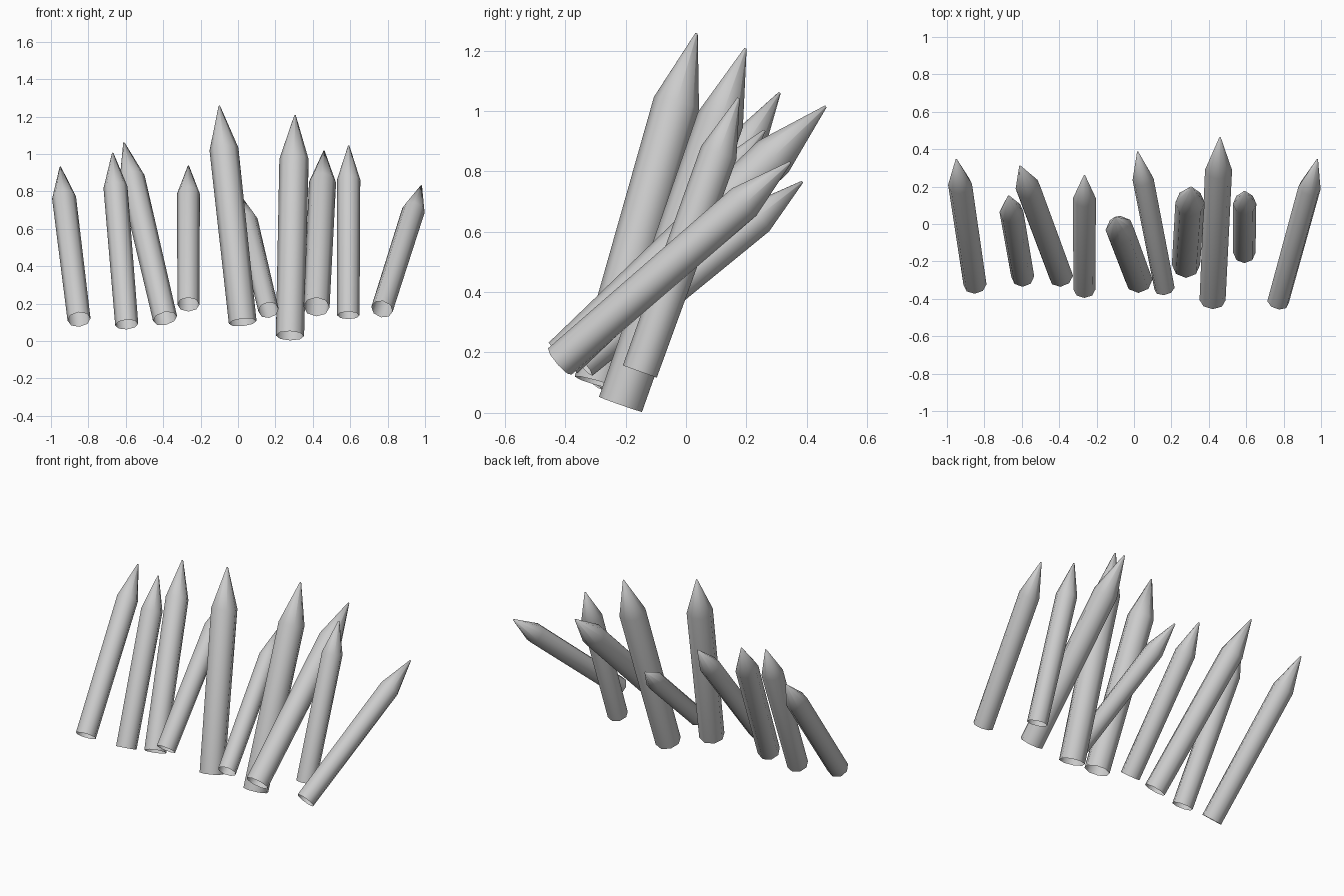
import bpy, bmesh, math
from mathutils import Vector

if "Cube" in bpy.data.objects:
    bpy.data.objects.remove(bpy.data.objects["Cube"])

SIDES = 8
SHOULDER = 0.8   # where the shaft ends and the point begins

# (base centre, tip, radius), left to right
SPIKES = [
    ((-0.85, -0.325, 0.115), (-0.95, 0.345, 0.93), 0.063),
    ((-0.595, -0.28, 0.088), (-0.67, 0.15, 1.005), 0.063),
    ((-0.39, -0.28, 0.12), (-0.61, 0.31, 1.06), 0.067),
    ((-0.265, -0.35, 0.195), (-0.265, 0.26, 0.935), 0.06),
    ((0.025, -0.297, 0.10), (-0.10, 0.035, 1.257), 0.076),
    ((0.163, -0.345, 0.165), (0.02, 0.385, 0.765), 0.056),
    ((0.278, -0.217, 0.028), (0.305, 0.197, 1.207), 0.077),
    ((0.42, -0.407, 0.182), (0.46, 0.463, 1.015), 0.071),
    ((0.59, -0.153, 0.137), (0.592, 0.174, 1.043), 0.061),
    ((0.77, -0.418, 0.17), (0.98, 0.345, 0.83), 0.06),
]


def spike(name, base, tip, radius):
    base, tip = Vector(base), Vector(tip)
    axis = tip - base
    length = axis.length
    bm = bmesh.new()
    # shaft rings, open at the bottom, then a near-sharp point
    rings = []
    for z, r in ((0, radius * 0.98), (length * SHOULDER, radius * 1.02), (length, 0.004)):
        rings.append([bm.verts.new((r * math.cos(a), r * math.sin(a), z))
                      for a in (2 * math.pi * i / SIDES for i in range(SIDES))])
    for lo, hi in zip(rings, rings[1:]):
        for i in range(SIDES):
            j = (i + 1) % SIDES
            bm.faces.new((lo[i], lo[j], hi[j], hi[i]))
    bm.faces.new(rings[-1])
    for f in bm.faces:
        f.smooth = True
    me = bpy.data.meshes.new(name)
    bm.to_mesh(me)
    bm.free()
    ob = bpy.data.objects.new(name, me)
    bpy.context.collection.objects.link(ob)
    # lean the spike along its axis
    ob.location = base
    ob.rotation_mode = 'QUATERNION'
    ob.rotation_quaternion = Vector((0, 0, 1)).rotation_difference(axis)
    return ob


for n, (b, t, r) in enumerate(SPIKES, 1):
    spike(f"wooden_spike_{n}", b, t, r)
